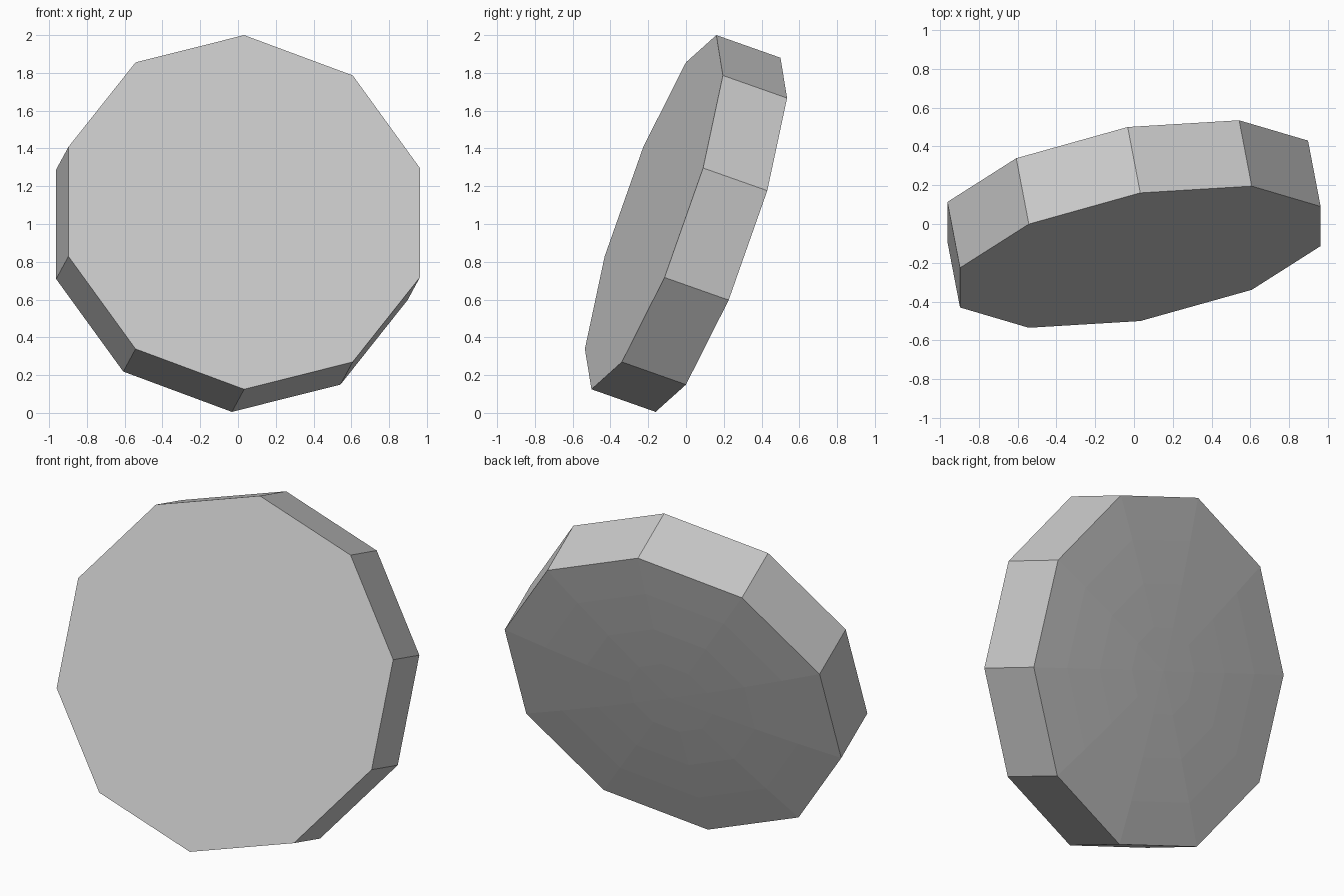
import bpy, bmesh, math
from mathutils import Vector, Matrix

cube = bpy.data.objects.get("Cube")
if cube:
    bpy.data.objects.remove(cube, do_unlink=True)

SIDES, RADIUS, DEPTH, DOME = 10, 0.994, 0.366, 0.035

# Plain grey material
grey = bpy.data.materials.new("light grey")
grey.use_nodes = True
colour = (0.6, 0.6, 0.6, 1)
grey.diffuse_color = colour
grey.node_tree.nodes["Principled BSDF"].inputs["Base Color"].default_value = colour

bm = bmesh.new()


def ring(radius, height):
    """Ring of vertices, the first on local y."""
    angles = [math.tau * i / SIDES for i in range(SIDES)]
    return [bm.verts.new((radius * math.sin(a), radius * math.cos(a), height)) for a in angles]


def bridge(lower, upper):
    """Join two rings with quads."""
    for i in range(SIDES):
        j = (i + 1) % SIDES
        bm.faces.new((lower[i], lower[j], upper[j], upper[i]))


# Flat front and straight rim
front = ring(RADIUS, 0)
bm.faces.new(front)
last = ring(RADIUS, DEPTH)
bridge(front, last)

# Very shallow domed back
for t in (0.75, 0.5, 0.25):
    inner = ring(RADIUS * t, DEPTH + DOME * (1 - t * t))
    bridge(last, inner)
    last = inner
tip = bm.verts.new((0, 0, DEPTH + DOME))
for i in range(SIDES):
    bm.faces.new((last[i], last[(i + 1) % SIDES], tip))

# Lean the disc back and turn it a little
axis = Vector((-0.178, 0.93, -0.328)).normalized()
up = Vector((0, 0.332, 0.943))
up = (up - axis * up.dot(axis)).normalized()
side = up.cross(axis)
basis = Matrix((side, up, axis)).transposed().to_4x4()
centre = Matrix.Translation((0.0325, -0.17, 1.0625))
bm.transform(centre @ basis)
bmesh.ops.recalc_face_normals(bm, faces=bm.faces)

mesh = bpy.data.meshes.new("tilted_disc")
bm.to_mesh(mesh)
bm.free()
mesh.materials.append(grey)
disc = bpy.data.objects.new("tilted_disc", mesh)
bpy.context.collection.objects.link(disc)
